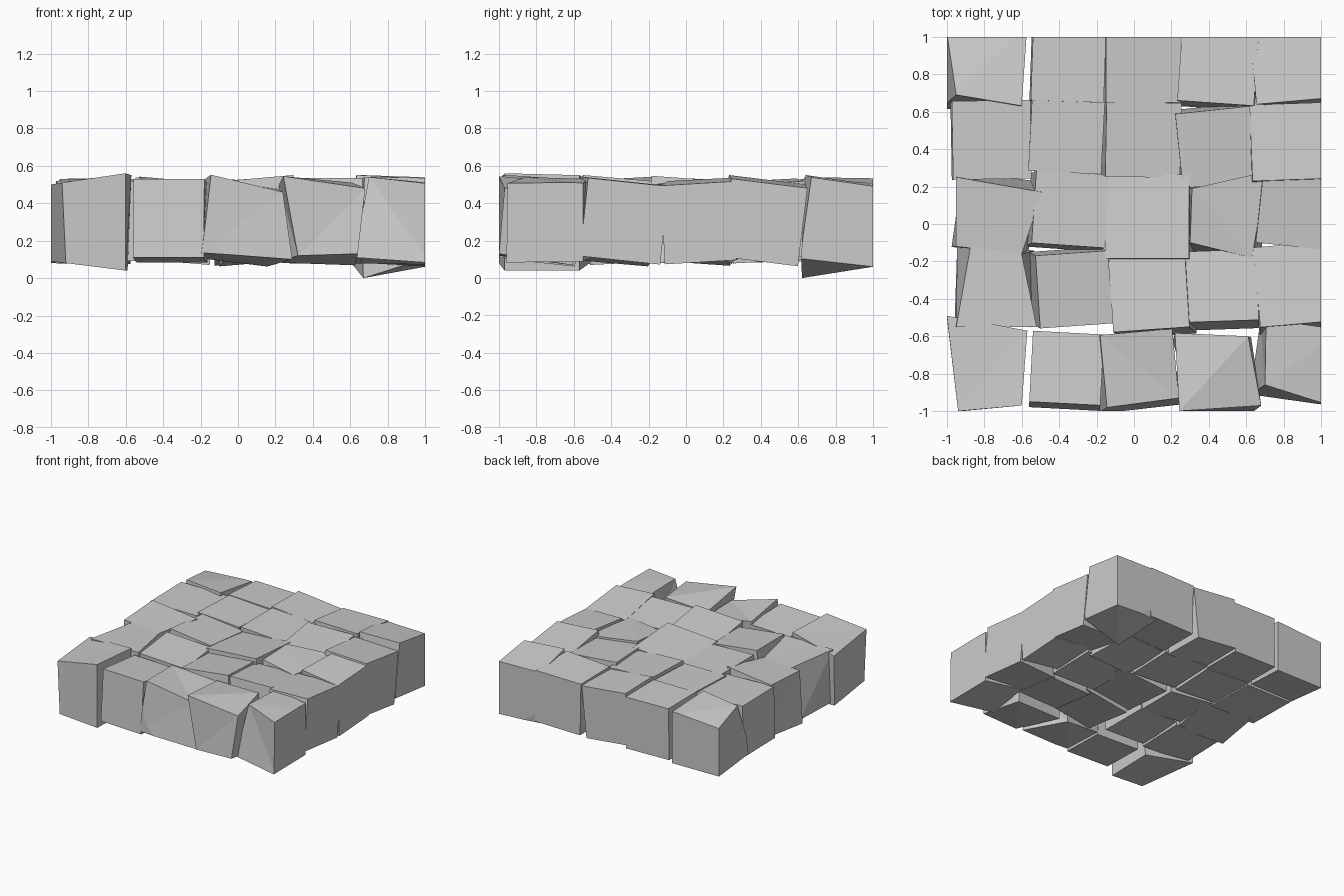
import bpy, bmesh
from math import radians
from mathutils import Matrix, Vector, Euler

if "Cube" in bpy.data.objects:
    bpy.data.objects.remove(bpy.data.objects["Cube"])

# Each block: top centre x, y, width, then tilt x, tilt y, turn z in degrees
ROWS = [
    [(-.79, -.78, .45, 0, -4, 0), (-.36, -.77, .38, -4, 0, -3), (.03, -.77, .39, -4, 7, 5),
     (.44, -.78, .42, -6, 2, 3), (.88, -.74, .41, 0, 4, -8)],
    [(-.74, -.34, .41, 0, 1, -2), (-.32, -.35, .39, 3, 5, 4), (.08, -.36, .41, -5, -5, 4),
     (.47, -.33, .38, -6, 0, 2), (.87, -.32, .43, -6, 1, 5)],
    [(-.76, .04, .41, 2, -2, -8), (-.34, .08, .39, -3, 4, -4), (.07, .04, .45, -4, -4, 0),
     (.49, .05, .41, 2, 2, 1), (.86, .07, .38, 3, 4, -6)],
    [(-.76, .45, .42, 0, 1, 1), (-.36, .47, .39, 0, 2, -3), (.05, .45, .40, 1, 3, -1),
     (.44, .41, .40, 3, 2, 6), (.83, .44, .41, -7, 3, 2)],
    [(-.80, .86, .43, -6, 0, -4), (-.35, .85, .39, -2, 1, -2), (.05, .85, .40, -1, 6, 0),
     (.45, .85, .41, -4, -1, -4), (.84, .86, .41, -8, 2, 5)],
]
# Irregular corners: the nearest corner of the block is pulled to each point
PULLS = {
    (1, 1): [(-.94, -1, .51), (-.60, -.97, .56), (-.57, -.57, .55), (-1, -.49, .50),
             (-.92, -1, .08), (-.60, -.97, .04), (-.59, -.57, .04), (-1, -.50, .09)],
    (1, 3): [(.24, -.93, .46), (.29, -.96, .10)],
    (1, 4): [(.32, -1, .12), (.64, -1, .13), (.68, -.97, .48), (.61, -.60, .51)],
    (1, 5): [(.70, -.86, .54)],
    (2, 1): [(-.60, -.16, .51), (-.87, -.10, .51), (-.95, -.55, .52), (-.52, -.55, .52)],
    (3, 1): [(-.49, .17, .53), (-.95, .25, .53), (-.60, -.16, .51), (-.95, -.12, .51)],
    (3, 4): [(.71, .28, .51), (.63, -.18, .50), (.31, .19, .53), (.30, -.10, .51)],
    (5, 1): [(-.95, .69, .53), (-1, 1.02, .47)],
    (5, 5): [(.67, .62, 0)],
}
TOP, HEIGHT = .515, .42


def block(row, col, x, y, w, tx, ty, tz):
    """Tilted cube hung from its top centre, trimmed flat at the slab border."""
    bm = bmesh.new()
    bmesh.ops.create_cube(bm, size=1)
    rot = Euler((radians(tx), radians(ty), radians(tz))).to_matrix().to_4x4()
    bm.transform(Matrix.Translation((x, y, TOP)) @ rot
                 @ Matrix.Translation((0, 0, -HEIGHT / 2))
                 @ Matrix.Diagonal((w, w, HEIGHT, 1)))
    for p in map(Vector, PULLS.get((row, col), [])):
        min(bm.verts, key=lambda v: (v.co - p).length).co = p
    for n in ((1, 0, 0), (-1, 0, 0), (0, 1, 0), (0, -1, 0)):
        # pulled faces are slightly bent, so split them into triangles
        if (row, col) in PULLS:
            bmesh.ops.triangulate(bm, faces=[f for f in bm.faces if len(f.verts) > 3])
        cut = bmesh.ops.bisect_plane(bm, geom=bm.verts[:] + bm.edges[:] + bm.faces[:],
                                     plane_co=n, plane_no=n, clear_outer=True)
        rim = [e for e in cut["geom_cut"]
               if isinstance(e, bmesh.types.BMEdge) and e.is_boundary]
        if rim:
            bmesh.ops.contextual_create(bm, geom=rim)
    bmesh.ops.recalc_face_normals(bm, faces=bm.faces[:])
    name = f"block_{row}_{col}"
    me = bpy.data.meshes.new(name)
    bm.to_mesh(me)
    bm.free()
    bpy.context.collection.objects.link(bpy.data.objects.new(name, me))


# Five by five slab of loose blocks
for r, row in enumerate(ROWS, 1):
    for c, spec in enumerate(row, 1):
        block(r, c, *spec)
